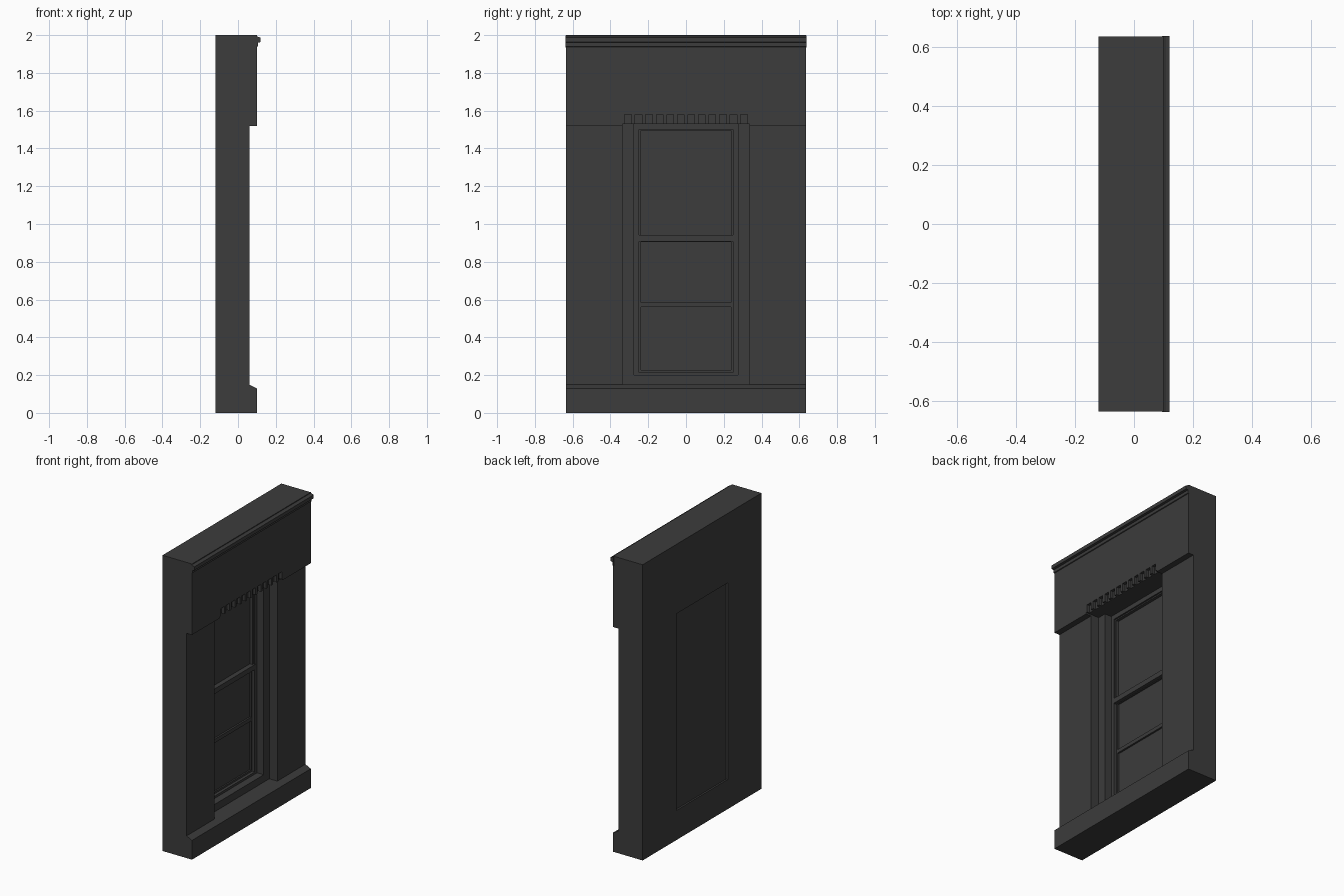
import bpy, bmesh

if "Cube" in bpy.data.objects:
    bpy.data.objects.remove(bpy.data.objects["Cube"])

mat = bpy.data.materials.new("dark_stone")
mat.diffuse_color = (0.045, 0.045, 0.045, 1)
mat.use_nodes = True
mat.node_tree.nodes["Principled BSDF"].inputs["Base Color"].default_value = mat.diffuse_color


def finish(name, bm):
    bmesh.ops.recalc_face_normals(bm, faces=bm.faces)
    me = bpy.data.meshes.new(name)
    bm.to_mesh(me)
    bm.free()
    ob = bpy.data.objects.new(name, me)
    bpy.context.collection.objects.link(ob)
    me.materials.append(mat)
    return ob


def add_box(bm, x, y, z):
    vs = bmesh.ops.create_cube(bm, size=1)["verts"]
    for v in vs:
        for i, (lo, hi) in enumerate((x, y, z)):
            v.co[i] = lo if v.co[i] < 0 else hi


def boxes(name, *items):
    bm = bmesh.new()
    for it in items:
        add_box(bm, *it)
    return finish(name, bm)


def extrude_y(name, profile, half):
    bm = bmesh.new()
    face = bm.faces.new([bm.verts.new((x, -half, z)) for x, z in profile])
    ext = bmesh.ops.extrude_face_region(bm, geom=[face])["geom"]
    bmesh.ops.translate(bm, vec=(0, 2 * half, 0),
                        verts=[g for g in ext if isinstance(g, bmesh.types.BMVert)])
    return finish(name, bm)


def cut(target, cutter):
    mod = target.modifiers.new("cut", 'BOOLEAN')
    mod.operation = 'DIFFERENCE'
    mod.solver = 'EXACT'
    mod.object = cutter
    bpy.context.view_layer.objects.active = target
    bpy.ops.object.modifier_apply(modifier=mod.name)
    bpy.data.objects.remove(cutter)


def ring(name, x, half, z, side, bottom, top):
    # rectangular frame with an open middle
    z0, z1 = z
    bm = bmesh.new()
    outer = [(-half, z0), (half, z0), (half, z1), (-half, z1)]
    h = half - side
    inner = [(-h, z0 + bottom), (h, z0 + bottom), (h, z1 - top), (-h, z1 - top)]
    loops = [[bm.verts.new((xx, a, b)) for a, b in pts]
             for xx, pts in ((x[1], outer), (x[1], inner), (x[0], inner), (x[0], outer))]
    for k in range(4):
        a, b = loops[k], loops[(k + 1) % 4]
        for i in range(4):
            j = (i + 1) % 4
            bm.faces.new((a[i], a[j], b[j], b[i]))
    return finish(name, bm)


# wall: plinth, pier face and projecting upper slab in one profile
wall = extrude_y("wall", [(-0.12, 0), (0.10, 0), (0.10, 0.13), (0.06, 0.15),
                          (0.06, 1.52), (0.10, 1.52), (0.10, 2.0), (-0.12, 2.0)], 0.635)

# stepped window opening
cut(wall, boxes("recess_cutter", ((0.0, 0.3), (-0.335, 0.335), (0.15, 1.53))))
cut(wall, boxes("opening_cutter", ((-0.3, 0.2), (-0.275, 0.275), (0.20, 1.53))))

# row of notches above the window
n, pitch = 12, 0.67 / 12
cut(wall, boxes("notch_cutter", *[((0.08, 0.2),
    (-0.335 + i * pitch + 0.010, -0.335 + (i + 1) * pitch - 0.010),
    (1.50, 1.58)) for i in range(n)]))

# cornice moulding along the top
extrude_y("cornice", [(0.095, 1.935), (0.105, 1.94), (0.105, 1.96), (0.12, 1.963),
                      (0.12, 1.987), (0.108, 1.99), (0.095, 1.998)], 0.638)

# window frame, sashes, rails and panes
ring("window_frame", (-0.105, -0.05), 0.275, (0.20, 1.53), 0.025, 0.015, 0.03)
ring("upper_sash", (-0.10, -0.06), 0.25, (0.91, 1.50), 0.008, 0.03, 0.008)
ring("lower_sash", (-0.10, -0.07), 0.25, (0.215, 0.91), 0.012, 0.012, 0.005)
boxes("meeting_rail", ((-0.10, -0.048), (-0.255, 0.255), (0.908, 0.942)))
boxes("middle_rail", ((-0.10, -0.068), (-0.24, 0.24), (0.56, 0.585)))
boxes("window_pane", ((-0.108, -0.08), (-0.275, 0.275), (0.20, 1.53)))
